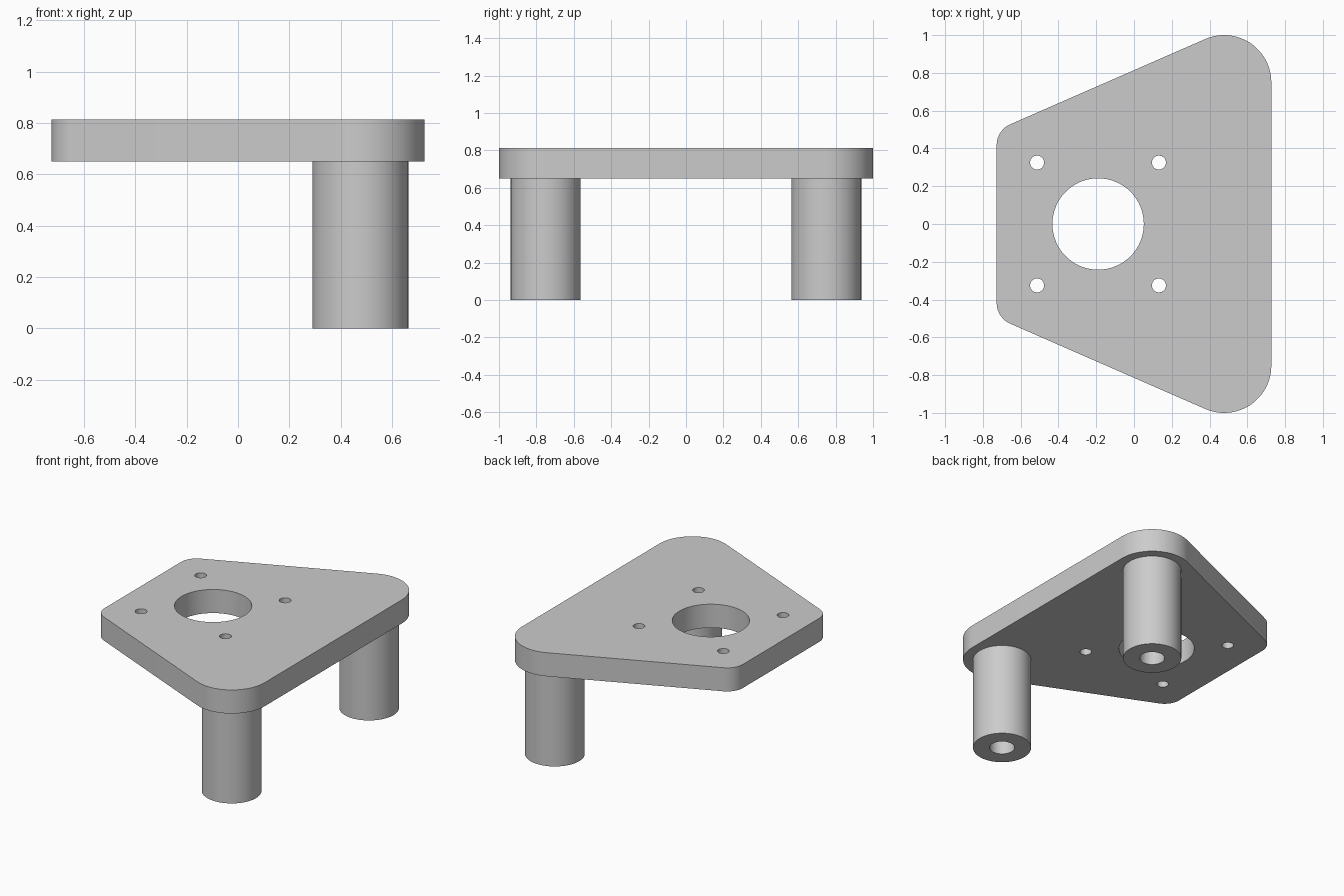
import bpy, bmesh
from math import sin, cos, pi, radians

cube = bpy.data.objects.get("Cube")
if cube:
    bpy.data.objects.remove(cube, do_unlink=True)

LEG_TOP, PLATE_TOP = 0.65, 0.813
LEG_X, LEG_Y = 0.477, 0.75

grey = bpy.data.materials.new("plain grey")
grey.use_nodes = True
colour = (0.6, 0.6, 0.6, 1)
grey.diffuse_color = colour
grey.node_tree.nodes["Principled BSDF"].inputs["Base Color"].default_value = colour


def make_object(name, bm):
    bmesh.ops.recalc_face_normals(bm, faces=bm.faces[:])
    mesh = bpy.data.meshes.new(name)
    bm.to_mesh(mesh)
    bm.free()
    mesh.materials.append(grey)
    obj = bpy.data.objects.new(name, mesh)
    bpy.context.collection.objects.link(obj)
    return obj


def activate(obj):
    bpy.ops.object.select_all(action='DESELECT')
    obj.select_set(True)
    bpy.context.view_layer.objects.active = obj


def smooth(obj):
    activate(obj)
    bpy.ops.object.shade_smooth_by_angle(angle=radians(30))


def prism(name, outline, z0, z1):
    bm = bmesh.new()
    face = bm.faces.new([bm.verts.new((x, y, z0)) for x, y in outline])
    new = bmesh.ops.extrude_face_region(bm, geom=[face])["geom"]
    verts = [v for v in new if isinstance(v, bmesh.types.BMVert)]
    bmesh.ops.translate(bm, verts=verts, vec=(0, 0, z1 - z0))
    return make_object(name, bm)


def arc(cx, cy, r, start, end, steps):
    angles = [radians(start + (end - start) * i / steps) for i in range(steps + 1)]
    return [(cx + r * cos(a), cy + r * sin(a)) for a in angles]


# Tapered plate: two large and two small rounded corners, mirrored across y
half = arc(LEG_X, LEG_Y, 0.25, 0, 113.6, 24) + arc(-0.607, 0.418, 0.12, 113.6, 180, 12)
outline = half + [(x, -y) for x, y in reversed(half)]
plate = prism("mounting_plate", outline, LEG_TOP, PLATE_TOP)

# Central opening and four bolt holes
holes = [("centre", -0.19, 0, 0.242, 64)]
holes += [("bolt", x, y, 0.037, 32) for x in (-0.513, 0.132) for y in (-0.325, 0.325)]
for name, x, y, r, sides in holes:
    ring = arc(x, y, r, 0, 360, sides)[:-1]
    cutter = prism(name + "_hole_cutter", ring, LEG_TOP - 0.1, PLATE_TOP + 0.1)
    cutter.hide_render = True
    cut = plate.modifiers.new("hole", 'BOOLEAN')
    cut.operation, cut.solver, cut.object = 'DIFFERENCE', 'EXACT', cutter
    activate(plate)
    bpy.ops.object.modifier_apply(modifier=cut.name)
    bpy.data.objects.remove(cutter, do_unlink=True)
smooth(plate)

# Round legs with a blind bore in the foot, turned from a profile
OUTER, BORE, DEPTH = 0.187, 0.08, 0.5
profile = [(0, DEPTH), (BORE, DEPTH), (BORE, 0), (OUTER, 0), (OUTER, LEG_TOP), (0, LEG_TOP)]
for side, y in (("left_side", LEG_Y), ("right_side", -LEG_Y)):
    bm = bmesh.new()
    points = [bm.verts.new((r, 0, z)) for r, z in profile]
    edges = [bm.edges.new(pair) for pair in zip(points, points[1:])]
    bmesh.ops.spin(bm, geom=points + edges, cent=(0, 0, 0), axis=(0, 0, 1),
                   angle=2 * pi, steps=64, use_merge=True)
    bmesh.ops.remove_doubles(bm, verts=bm.verts[:], dist=0.0001)
    leg = make_object("leg_" + ("back" if y > 0 else "front"), bm)
    leg.location = (LEG_X, y, 0)
    smooth(leg)
